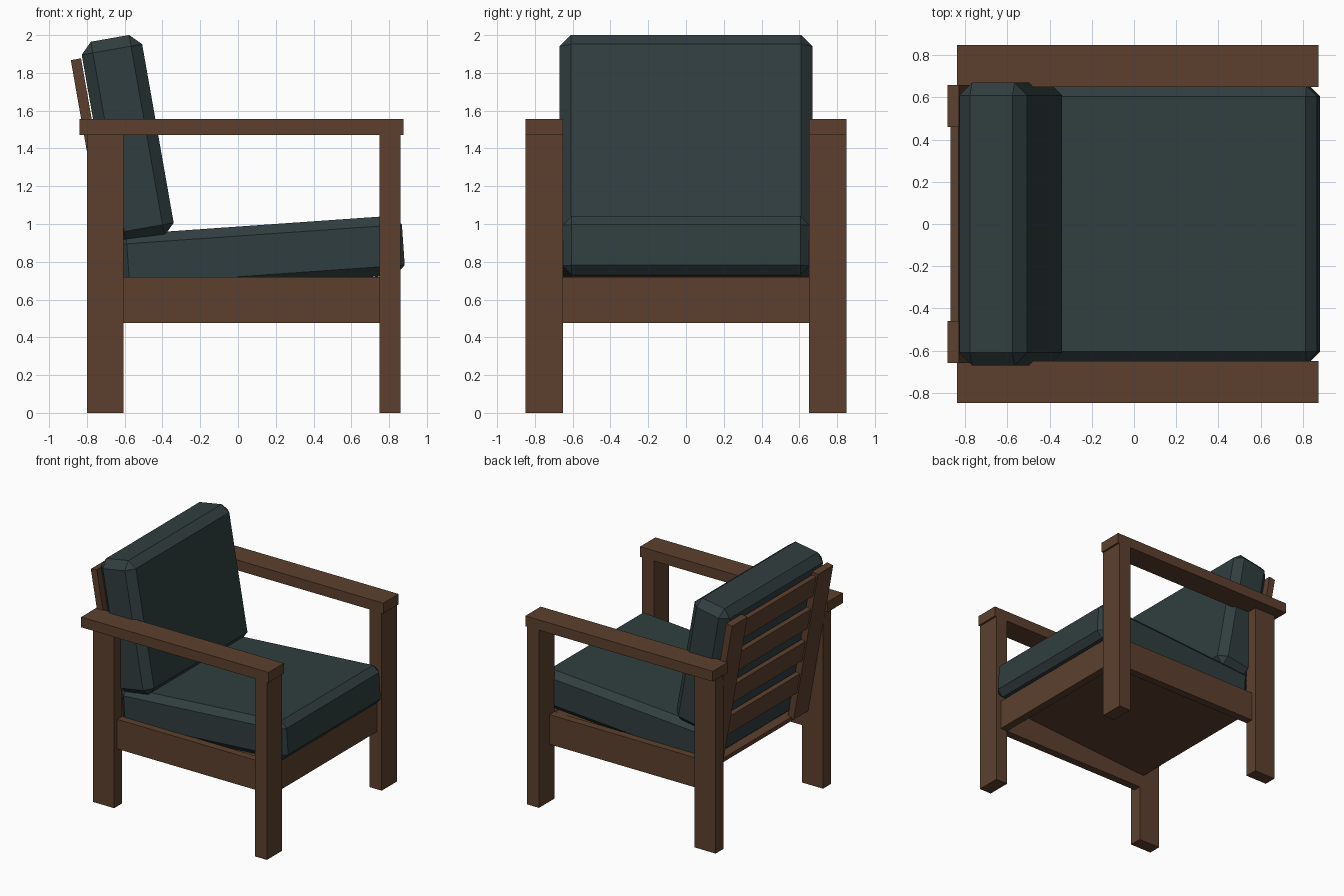
import bpy, bmesh
from math import radians, sin, cos
from mathutils import Matrix, Vector

if "Cube" in bpy.data.objects:
    bpy.data.objects.remove(bpy.data.objects["Cube"])


def material(name, rgb):
    m = bpy.data.materials.new(name)
    m.diffuse_color = (*rgb, 1)
    m.use_nodes = True
    m.node_tree.nodes["Principled BSDF"].inputs["Base Color"].default_value = m.diffuse_color
    return m


WOOD = material("brown wood", (0.107, 0.051, 0.027))
FABRIC = material("dark teal fabric", (0.030, 0.048, 0.050))


def box(name, centre, size, mat=WOOD, tilt=0, chamfer=0):
    """Box with optional chamfered edges, tilted about the y axis (degrees)."""
    bm = bmesh.new()
    bmesh.ops.create_cube(bm, size=1, matrix=Matrix.Diagonal((*size, 1)))
    if chamfer:
        bmesh.ops.bevel(bm, geom=bm.edges[:], offset=chamfer, segments=1,
                        profile=0.5, affect='EDGES')
    bm.transform(Matrix.Translation(centre) @ Matrix.Rotation(radians(tilt), 4, 'Y'))
    me = bpy.data.meshes.new(name)
    bm.to_mesh(me)
    bm.free()
    me.materials.append(mat)
    ob = bpy.data.objects.new(name, me)
    bpy.context.collection.objects.link(ob)
    return ob


def span(name, x, y, z):
    """Upright wooden box given by its extents."""
    return box(name, [(a + b) / 2 for a, b in (x, y, z)],
               [b - a for a, b in (x, y, z)])


BACK_TILT, SEAT_TILT = -10, -4

# Side frames: legs, armrests, rails and back stiles
for side, s in (("right", -1), ("left", 1)):
    def ys(a, b):
        return tuple(sorted((s * a, s * b)))
    span(f"front_leg_{side}", (0.75, 0.86), ys(0.65, 0.85), (0, 1.47))
    span(f"rear_leg_{side}", (-0.80, -0.605), ys(0.65, 0.755), (0, 1.47))
    span(f"armrest_{side}", (-0.84, 0.875), ys(0.65, 0.85), (1.47, 1.555))
    span(f"side_rail_{side}", (-0.605, 0.75), ys(0.65, 0.715), (0.475, 0.72))
    box(f"back_stile_{side}", (-0.747, s * 0.56, 1.242), (0.055, 0.2, 1.28),
        tilt=BACK_TILT)

# Front rail and tilted seat panel
span("front_rail", (0.75, 0.815), (-0.65, 0.65), (0.475, 0.72))
box("seat_panel", (0.05, 0, 0.656), (1.39, 1.30, 0.035), tilt=SEAT_TILT)

# Back slats between the stiles
axis = Vector((sin(radians(BACK_TILT)), 0, cos(radians(BACK_TILT))))
for i in range(4):
    centre = Vector((-0.744, 0, 1.242)) + axis * (0.53 - 0.285 * i)
    box(f"back_slat_{i + 1}", centre, (0.038, 0.92, 0.17), tilt=BACK_TILT)

# Cushions
box("seat_cushion", (0.122, 0, 0.837), (1.51, 1.31, 0.315), FABRIC, SEAT_TILT, 0.05)
box("back_cushion", (-0.584, 0, 1.451), (0.325, 1.34, 1.08), FABRIC, BACK_TILT, 0.06)
